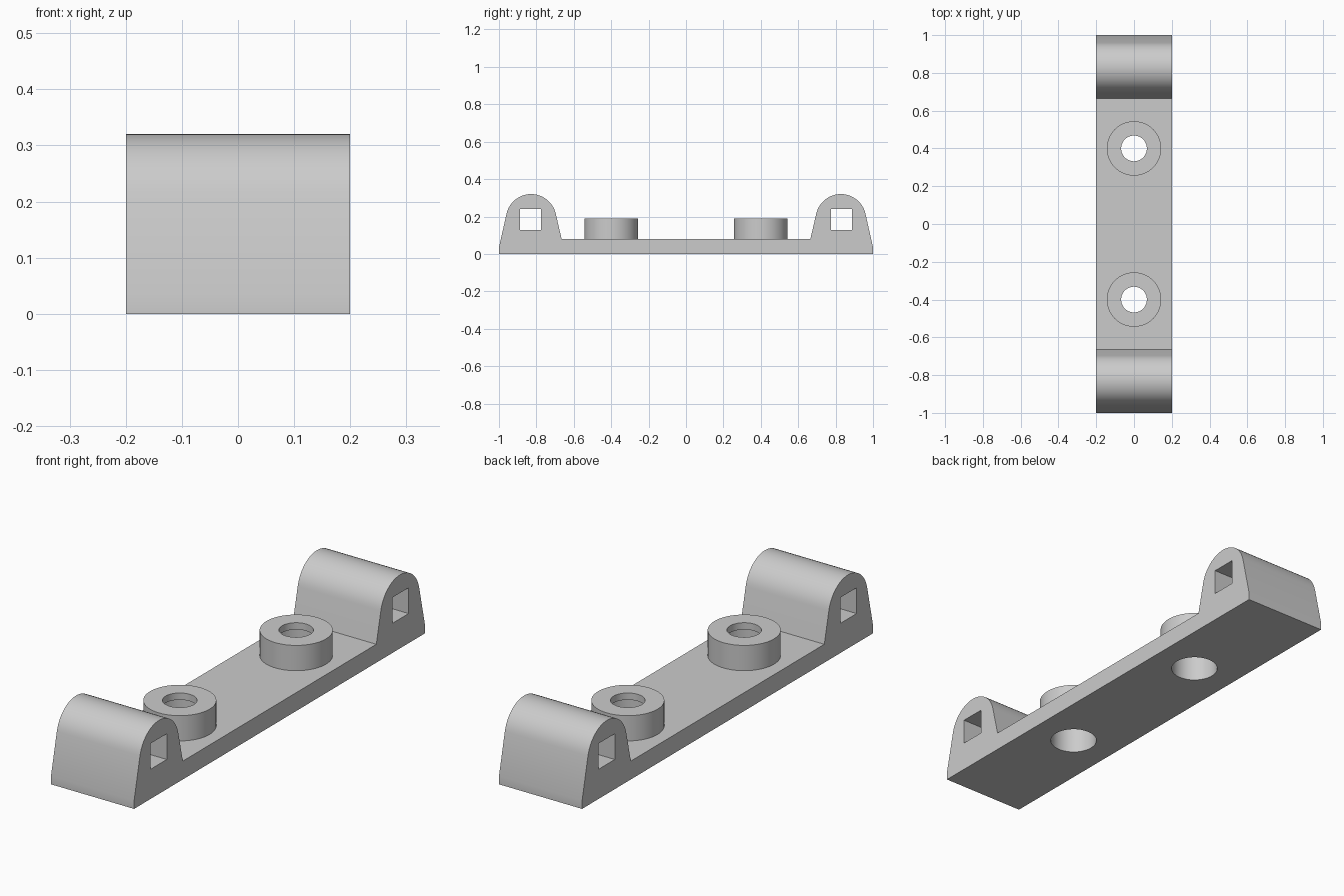
import bpy, bmesh, math
from mathutils import Matrix

cube = bpy.data.objects.get("Cube")
if cube:
    bpy.data.objects.remove(cube, do_unlink=True)

grey = bpy.data.materials.new("light grey")
grey.use_nodes = True
grey.diffuse_color = (0.6, 0.6, 0.6, 1)
grey.node_tree.nodes["Principled BSDF"].inputs["Base Color"].default_value = (0.6, 0.6, 0.6, 1)

HALF_WIDTH = 0.2
PLATE_TOP = 0.08
ARCH_Y, ARCH_Z, ARCH_R = 0.828, 0.185, 0.135
BOSS_Y, BOSS_R, BOSS_TOP = 0.4, 0.144, 0.19
HOLE_R, BORE_R, BORE_TOP = 0.068, 0.097, 0.16
SEGMENTS = 64


def finish(name, bm):
    bmesh.ops.recalc_face_normals(bm, faces=bm.faces)
    mesh = bpy.data.meshes.new(name)
    bm.to_mesh(mesh)
    bm.free()
    mesh.materials.append(grey)
    obj = bpy.data.objects.new(name, mesh)
    bpy.context.collection.objects.link(obj)
    return obj


def smooth(obj):
    bpy.ops.object.select_all(action="DESELECT")
    obj.select_set(True)
    bpy.context.view_layer.objects.active = obj
    bpy.ops.object.shade_smooth_by_angle(angle=math.radians(30))


# Side profile: base, one lug at each end, flat plate between them
lean = math.radians(12.5)
steps = 24
lug = [(1.0, 0.0), (1.0, 0.035)]
for i in range(steps + 1):
    a = lean + (math.pi - 2 * lean) * i / steps
    lug.append((ARCH_Y + ARCH_R * math.cos(a), ARCH_Z + ARCH_R * math.sin(a)))
lug.append((0.665, PLATE_TOP))
profile = lug + [(-y, z) for y, z in reversed(lug)]

bm = bmesh.new()
face = bm.faces.new([bm.verts.new((-HALF_WIDTH, y, z)) for y, z in profile])
ext = bmesh.ops.extrude_face_region(bm, geom=[face])
moved = [v for v in ext["geom"] if isinstance(v, bmesh.types.BMVert)]
bmesh.ops.translate(bm, verts=moved, vec=(2 * HALF_WIDTH, 0, 0))
body = finish("mounting_base", bm)

# Cutter for the square cross holes and the round bores
bm = bmesh.new()
for side in (-1, 1):
    place = Matrix.Translation((0, side * 0.831, 0.185)) @ Matrix.Diagonal((0.6, 0.112, 0.112, 1))
    bmesh.ops.create_cube(bm, size=1, matrix=place)
    bmesh.ops.create_cone(bm, cap_ends=True, segments=SEGMENTS, radius1=BORE_R, radius2=BORE_R,
                          depth=0.4, matrix=Matrix.Translation((0, side * BOSS_Y, 0)))
cutter = finish("hole_cutter", bm)
cutter.hide_render = True

cut = body.modifiers.new("holes", "BOOLEAN")
cut.operation = "DIFFERENCE"
cut.solver = "EXACT"
cut.object = cutter
bpy.context.view_layer.objects.active = body
bpy.ops.object.modifier_apply(modifier=cut.name)
bpy.data.objects.remove(cutter, do_unlink=True)
smooth(body)

# Screw bosses: narrow hole on top, wide bore underneath
section = [(BOSS_R, PLATE_TOP), (BOSS_R, BOSS_TOP), (HOLE_R, BOSS_TOP),
           (HOLE_R, BORE_TOP), (BORE_R, BORE_TOP), (BORE_R, PLATE_TOP)]
for name, y in (("front_boss", -BOSS_Y), ("back_boss", BOSS_Y)):
    bm = bmesh.new()
    rings = []
    for r, z in section:
        angles = [math.tau * i / SEGMENTS for i in range(SEGMENTS)]
        rings.append([bm.verts.new((r * math.cos(a), y + r * math.sin(a), z)) for a in angles])
    for low, high in zip(rings, rings[1:] + rings[:1]):
        for i in range(SEGMENTS):
            j = (i + 1) % SEGMENTS
            bm.faces.new((low[i], low[j], high[j], high[i]))
    smooth(finish(name, bm))
